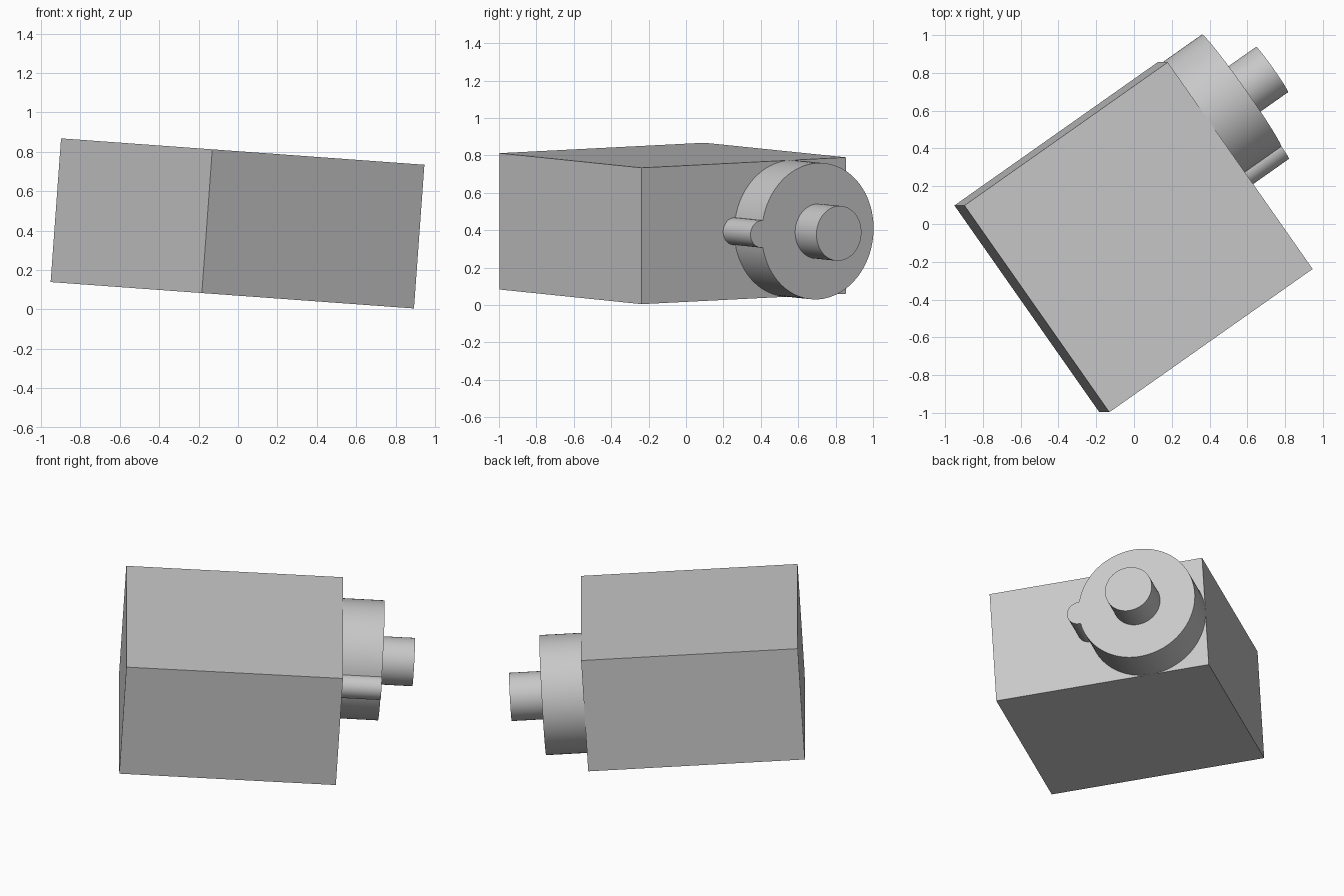
import bpy, bmesh
from math import sin, cos, asin, pi, radians
from mathutils import Matrix, Vector

cube = bpy.data.objects.get("Cube")
if cube:
    bpy.data.objects.remove(cube, do_unlink=True)

grey = bpy.data.materials.new("plain grey")
grey.use_nodes = True
colour = (0.58, 0.58, 0.58, 1)
grey.diffuse_color = colour
grey.node_tree.nodes["Principled BSDF"].inputs["Base Color"].default_value = colour

# Whole body is turned and slightly tipped; local +x is the shaft direction
POSE = (Matrix.Translation((-0.0025, -0.07, 0.4365))
        @ Matrix.Rotation(radians(4.15), 4, 'Y')
        @ Matrix.Rotation(radians(35.1), 4, 'Z'))

LENGTH, WIDTH, HEIGHT = 1.319, 1.338, 0.731
FLANGE_R, LUG_R, SHAFT_R = HEIGHT / 2, 0.073, 0.147
FACE, FLANGE_END, SHAFT_END = LENGTH / 2, 0.914, 1.112
AXIS_Y = WIDTH / 2 - FLANGE_R


def arc(cy, radius, start, end, steps):
    """Points of an arc in the local y-z plane."""
    return [(cy + radius * cos(start + (end - start) * i / steps),
             radius * sin(start + (end - start) * i / steps))
            for i in range(steps + 1)]


def prism(name, outline, x0, x1):
    """Extrude a y-z outline along local x."""
    bm = bmesh.new()
    base = bm.faces.new([bm.verts.new((x0, y, z)) for y, z in outline])
    new = bmesh.ops.extrude_face_region(bm, geom=[base], use_keep_orig=True)["geom"]
    bmesh.ops.translate(bm, vec=Vector((x1 - x0, 0, 0)),
                        verts=[g for g in new if isinstance(g, bmesh.types.BMVert)])
    bmesh.ops.recalc_face_normals(bm, faces=bm.faces)
    mesh = bpy.data.meshes.new(name)
    bm.to_mesh(mesh)
    bm.free()
    mesh.materials.append(grey)
    obj = bpy.data.objects.new(name, mesh)
    obj.matrix_world = POSE
    bpy.context.collection.objects.link(obj)
    bpy.ops.object.select_all(action='DESELECT')
    obj.select_set(True)
    bpy.context.view_layer.objects.active = obj
    bpy.ops.object.shade_smooth_by_angle(angle=radians(30))
    return obj


# Housing block
w, h = WIDTH / 2, HEIGHT / 2
prism("housing_block", [(-w, -h), (w, -h), (w, h), (-w, h)], -FACE, FACE)

# Round flange with a small half-round lug centred on its rim
gap = 2 * asin(LUG_R / (2 * FLANGE_R))
spread = pi / 2 + gap / 2
rim = arc(AXIS_Y, FLANGE_R, gap - pi, pi - gap, 96)
lug = arc(AXIS_Y - FLANGE_R, LUG_R, pi - spread, pi + spread, 28)
prism("flange_with_lug", rim + lug[1:-1], FACE, FLANGE_END)

# Output shaft
prism("shaft", arc(AXIS_Y, SHAFT_R, 0, 2 * pi, 64)[:-1], FLANGE_END, SHAFT_END)
